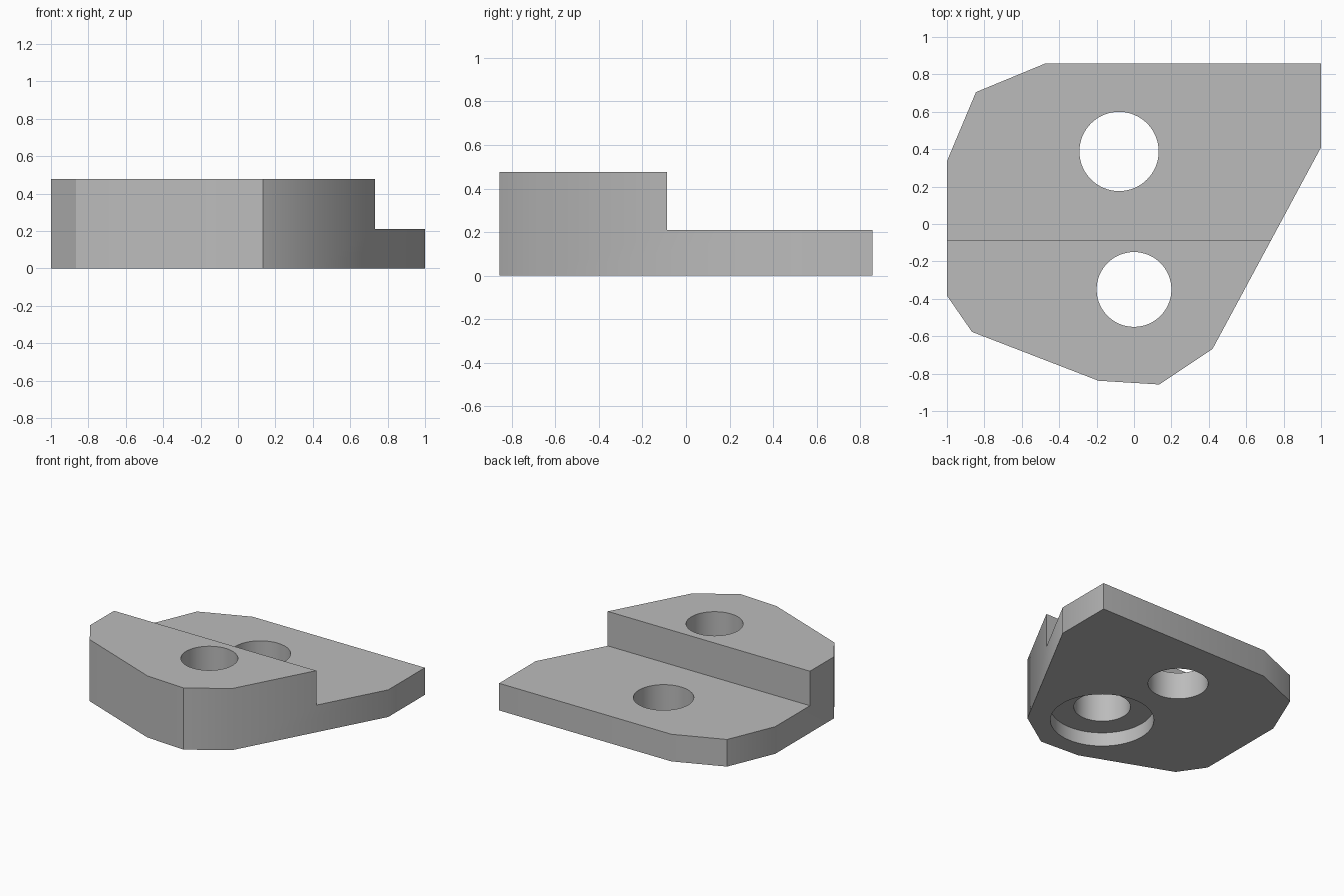
import bpy
import bmesh
import math

cube = bpy.data.objects.get("Cube")
if cube:
    bpy.data.objects.remove(cube, do_unlink=True)

# Single grey material
grey = bpy.data.materials.new("plain grey")
grey.use_nodes = True
colour = (0.5, 0.5, 0.5, 1)
grey.diffuse_color = colour
grey.node_tree.nodes["Principled BSDF"].inputs["Base Color"].default_value = colour

HEIGHT, LEDGE, STEP_Y = 0.477, 0.21, -0.088
OUTLINE = [(-0.19, -0.838), (0.135, -0.858), (0.42, -0.668), (1, 0.41), (1, 0.858),
           (-0.475, 0.858), (-0.845, 0.705), (-1, 0.336), (-1, -0.383), (-0.866, -0.577)]


def prism(name, points, bottom, top):
    """Extrude a flat outline from bottom to top."""
    bm = bmesh.new()
    base = bm.faces.new([bm.verts.new((x, y, bottom)) for x, y in points])
    result = bmesh.ops.extrude_face_region(bm, geom=[base])
    raised = [v for v in result["geom"] if isinstance(v, bmesh.types.BMVert)]
    bmesh.ops.translate(bm, verts=raised, vec=(0, 0, top - bottom))
    bmesh.ops.recalc_face_normals(bm, faces=bm.faces)
    mesh = bpy.data.meshes.new(name)
    bm.to_mesh(mesh)
    bm.free()
    mesh.materials.append(grey)
    obj = bpy.data.objects.new(name, mesh)
    bpy.context.collection.objects.link(obj)
    return obj


def circle(x, y, radius, sides=64):
    angles = [2 * math.pi * i / sides for i in range(sides)]
    return [(x + radius * math.cos(a), y + radius * math.sin(a)) for a in angles]


def cut(target, cutter):
    cutter.hide_render = True
    mod = target.modifiers.new(cutter.name, "BOOLEAN")
    mod.operation = "DIFFERENCE"
    mod.solver = "EXACT"
    mod.object = cutter
    bpy.context.view_layer.objects.active = target
    bpy.ops.object.modifier_apply(modifier=mod.name)
    bpy.data.objects.remove(cutter, do_unlink=True)


# Stepped mounting block
block = prism("stepped_block", OUTLINE, 0, HEIGHT)

# Lower rear ledge
cut(block, prism("ledge_cutter", [(-2, STEP_Y), (2, STEP_Y), (2, 2), (-2, 2)], LEDGE, 1))

# Through holes, and the counterbore under the front one
cut(block, prism("rear_hole_cutter", circle(-0.08, 0.388, 0.212), -1, 1))
cut(block, prism("front_hole_cutter", circle(0, -0.35, 0.2), -1, 1))
cut(block, prism("counterbore_cutter", circle(0, -0.35, 0.365), -1, 0.107))

# Soften the shallow corners and round walls, keep the hard edges
bpy.ops.object.select_all(action="DESELECT")
block.select_set(True)
bpy.context.view_layer.objects.active = block
bpy.ops.object.shade_smooth_by_angle(angle=math.radians(30))
